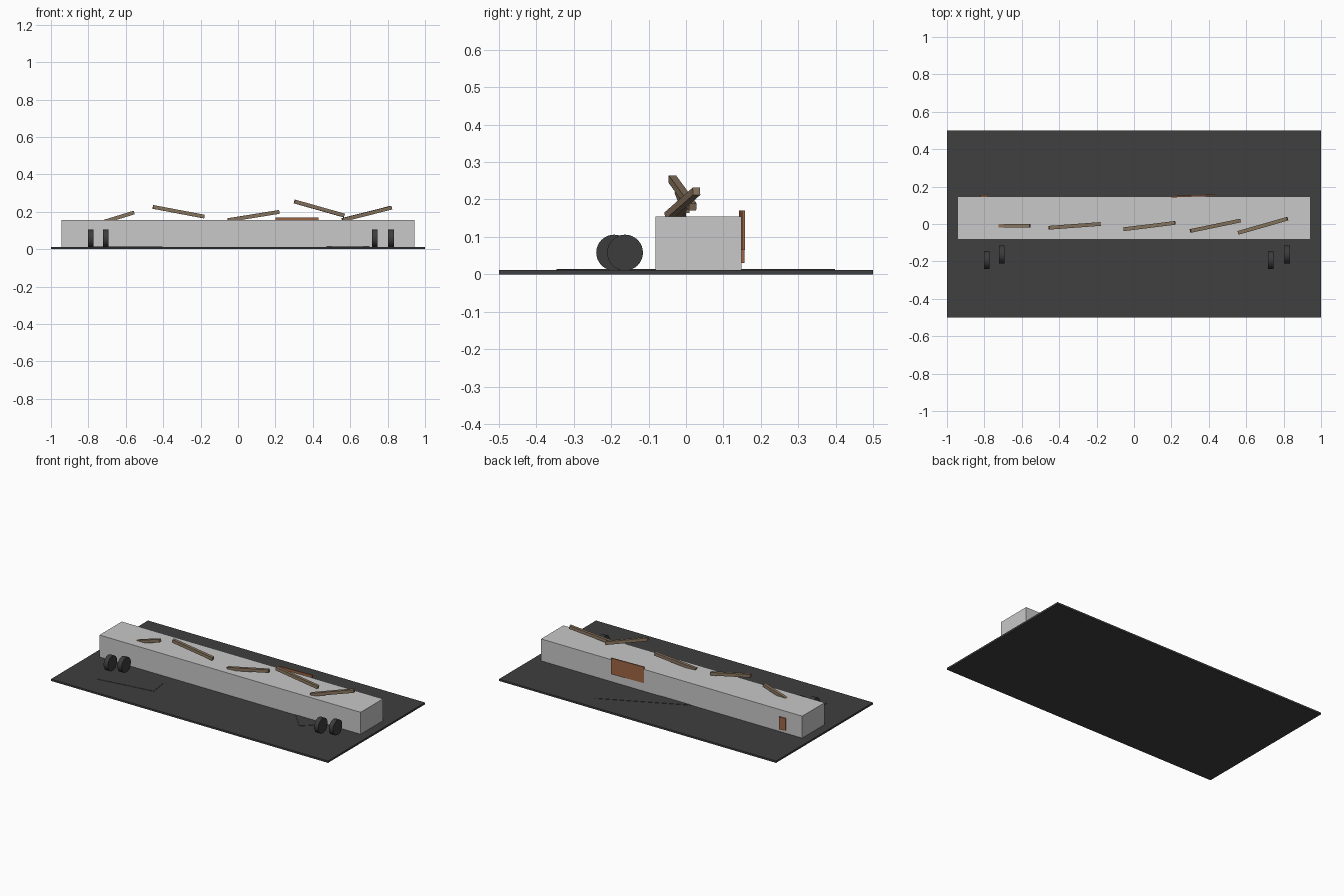
import bpy
from math import radians
from mathutils import Vector, Matrix

cube = bpy.data.objects.get("Cube")
if cube:
    bpy.data.objects.remove(cube, do_unlink=True)


def material(name, rgb):
    mat = bpy.data.materials.new(name)
    mat.use_nodes = True
    mat.diffuse_color = (*rgb, 1)
    mat.node_tree.nodes["Principled BSDF"].inputs["Base Color"].default_value = (*rgb, 1)
    return mat


asphalt = material("dark asphalt", (0.05, 0.05, 0.05))
rubber = material("black rubber", (0.045, 0.045, 0.045))
concrete = material("pale concrete", (0.58, 0.58, 0.58))
wood = material("weathered wood", (0.25, 0.18, 0.115))
rust = material("rusty metal", (0.34, 0.13, 0.06))


def box(name, centre, size, mat, yaw=0):
    bpy.ops.mesh.primitive_cube_add(size=1, location=centre, rotation=(0, 0, radians(yaw)))
    obj = bpy.context.object
    obj.name = name
    obj.scale = size
    obj.data.materials.append(mat)
    return obj


def plank(name, start, end, thick=0.02):
    start, end = Vector(start), Vector(end)
    along = (end - start).normalized()
    side = Vector((0, 0, 1)).cross(along).normalized()
    obj = box(name, (0, 0, 0), (1, 1, 1), wood)
    turn = Matrix((along, side, along.cross(side))).transposed().to_4x4()
    size = Matrix.Diagonal(((end - start).length, thick, thick, 1))
    obj.matrix_world = Matrix.Translation((start + end) / 2) @ turn @ size


# Ground slab and the long concrete block
box("ground_slab", (0, 0, 0.006), (2, 1, 0.012), asphalt)
box("concrete_block", (0, 0.033, 0.083), (1.885, 0.23, 0.144), concrete)

# Thin patches lying on the ground
box("ground_patch_left", (-0.6, -0.255, 0.0125), (0.38, 0.13, 0.003), asphalt, 8)
box("ground_patch_right", (0.61, -0.06, 0.0125), (0.23, 0.16, 0.003), asphalt, 43)
box("ground_patch_back", (0.13, 0.225, 0.0125), (0.6, 0.097, 0.003), asphalt, 25.5)

# Loose tyres standing in front of the block
for i, (x, y) in enumerate([(-0.787, -0.192), (-0.708, -0.163), (0.732, -0.192), (0.818, -0.163)]):
    bpy.ops.mesh.primitive_cylinder_add(vertices=32, radius=0.048, depth=0.03,
                                        location=(x, y, 0.058), rotation=(0, radians(90), 0))
    tyre = bpy.context.object
    tyre.name = f"tyre_{i + 1}"
    tyre.data.materials.append(rubber)
    bpy.ops.object.shade_smooth_by_angle()

# Broken planks scattered along the top
planks = [((-0.725, -0.01, 0.144), (-0.555, -0.01, 0.196)),
          ((-0.455, -0.02, 0.226), (-0.18, 0, 0.174)),
          ((-0.055, -0.028, 0.155), (0.22, 0.006, 0.199)),
          ((0.302, -0.037, 0.255), (0.567, 0.018, 0.18)),
          ((0.558, -0.047, 0.156), (0.82, 0.028, 0.222))]
for i, (start, end) in enumerate(planks):
    plank(f"plank_{i + 1}", start, end)

# Rusty panels on the back face
box("rusty_panel_large", (0.315, 0.15, 0.118), (0.23, 0.008, 0.105), rust, 2)
box("rusty_panel_small", (-0.802, 0.149, 0.07), (0.045, 0.012, 0.08), rust, 5)
